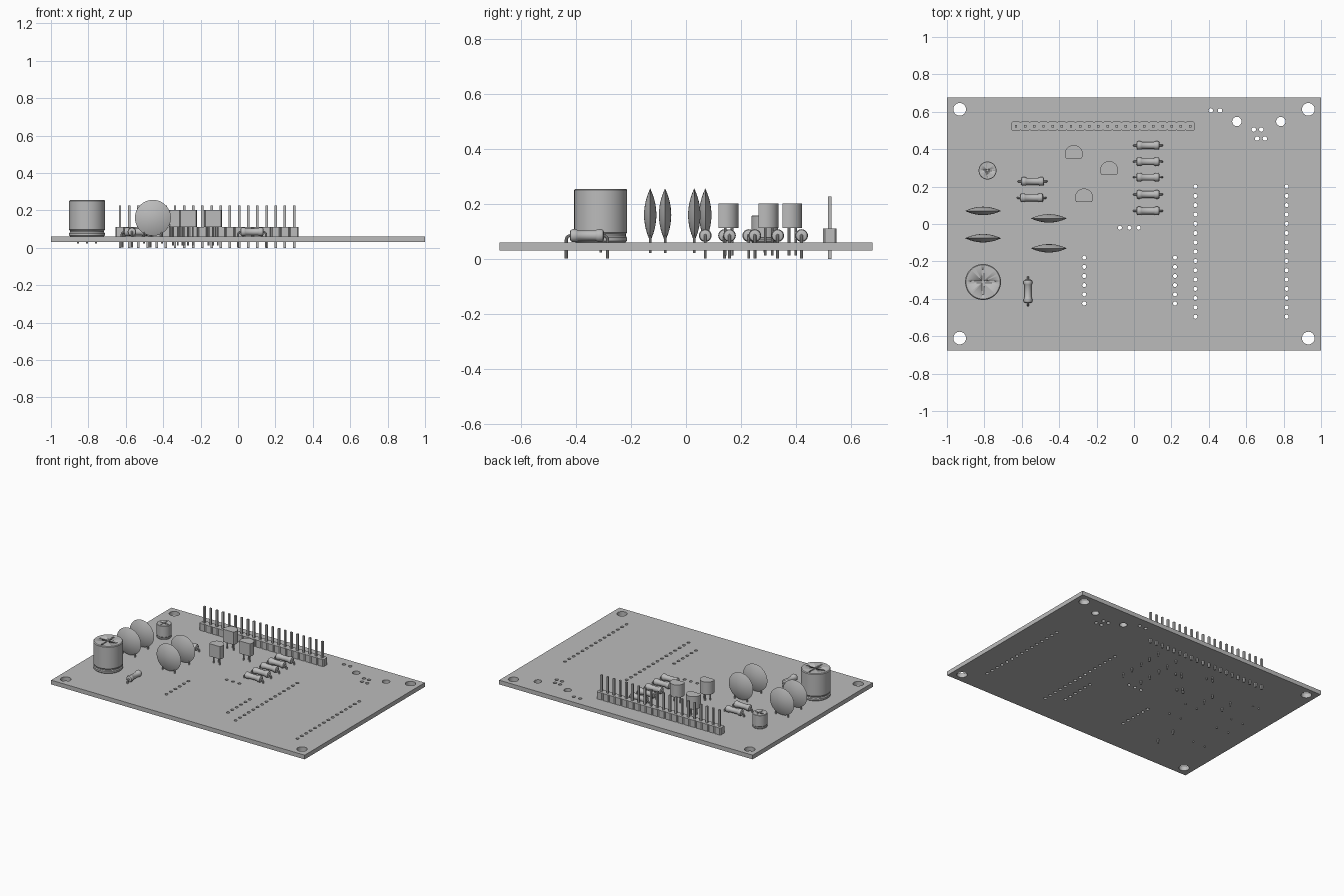
import bpy, bmesh, math
from mathutils import Matrix, Vector

cube = bpy.data.objects.get("Cube")
if cube:
    bpy.data.objects.remove(cube)

grey = bpy.data.materials.new("plain_grey")
grey.use_nodes = True
GREY = (0.5, 0.5, 0.5, 1)
grey.diffuse_color = GREY
grey.node_tree.nodes["Principled BSDF"].inputs["Base Color"].default_value = GREY

BASE, TOP = 0.03, 0.06   # underside and upper side of the board


def add_object(name, mesh, loc=(0, 0, 0), turn=0):
    obj = bpy.data.objects.new(name, mesh)
    obj.location = loc
    obj.rotation_euler.z = turn
    bpy.context.scene.collection.objects.link(obj)
    if not mesh.materials:
        mesh.materials.append(grey)
    bpy.ops.object.select_all(action='DESELECT')
    obj.select_set(True)
    bpy.context.view_layer.objects.active = obj
    bpy.ops.object.shade_smooth_by_angle(angle=math.radians(35))
    return obj


def to_mesh(bm, name):
    bmesh.ops.recalc_face_normals(bm, faces=bm.faces)
    mesh = bpy.data.meshes.new(name)
    bm.to_mesh(mesh)
    bm.free()
    return mesh


def lathe(bm, profile, matrix=Matrix(), steps=32):
    """Spin (radius, height) points about z, then place the solid."""
    verts = [bm.verts.new((r, 0, z)) for r, z in profile]
    edges = [bm.edges.new(pair) for pair in zip(verts, verts[1:])]
    before = set(bm.verts) - set(verts)
    bmesh.ops.spin(bm, geom=verts + edges, axis=(0, 0, 1), cent=(0, 0, 0),
                   angle=math.tau, steps=steps)
    new = [v for v in bm.verts if v not in before]
    bmesh.ops.remove_doubles(bm, verts=new, dist=1e-5)
    new = [v for v in bm.verts if v not in before]
    bmesh.ops.transform(bm, matrix=matrix, verts=new)


def pin(bm, x, y, low, high, r=0.005):
    lathe(bm, [(0, low), (r, low), (r, high), (0, high)],
          Matrix.Translation((x, y, 0)), 10)


def box(bm, centre, size):
    bmesh.ops.create_cube(bm, size=1, matrix=Matrix.Translation(centre)
                          @ Matrix.Diagonal((*size, 1)))


# Board: a filled outline with round holes
holes = [(x, y, 0.034) for x in (-0.932, 0.932) for y in (-0.61, 0.613)]
holes += [(x, 0.548, 0.025) for x in (0.55, 0.785)]
holes += [(x, y, 0.012) for x, y in ((0.411, 0.607), (0.46, 0.607), (0.64, 0.505),
                                     (0.68, 0.505), (0.658, 0.457), (0.7, 0.457))]
holes += [(x, 0.2 - 0.0497 * i, 0.011) for x in (0.328, 0.816) for i in range(15)]
holes += [(x, -0.18 - 0.049 * i, 0.011) for x in (-0.266, 0.219) for i in range(6)]
holes += [(-0.075 + 0.05 * i, -0.02, 0.011) for i in range(3)]


def outline(curve, points):
    spline = curve.splines.new('POLY')
    spline.points.add(len(points) - 1)
    for p, (x, y) in zip(spline.points, points):
        p.co = (x, y, 0, 1)
    spline.use_cyclic_u = True


sheet = bpy.data.curves.new("board_outline", 'CURVE')
sheet.dimensions, sheet.fill_mode = '2D', 'BOTH'
sheet.extrude = (TOP - BASE) / 2
outline(sheet, [(-1, -0.677), (1, -0.677), (1, 0.677), (-1, 0.677)])
for hx, hy, hr in holes:
    sides = 32 if hr > 0.02 else 16
    outline(sheet, [(hx + hr * math.cos(math.tau * i / sides),
                     hy + hr * math.sin(math.tau * i / sides)) for i in range(sides)])
temp = bpy.data.objects.new("board_outline", sheet)
bpy.context.scene.collection.objects.link(temp)
board_mesh = bpy.data.meshes.new_from_object(
    temp.evaluated_get(bpy.context.evaluated_depsgraph_get()))
bpy.data.objects.remove(temp)
bm = bmesh.new()
bm.from_mesh(board_mesh)
bmesh.ops.remove_doubles(bm, verts=bm.verts, dist=1e-5)
add_object("circuit_board", to_mesh(bm, "circuit_board"), (0, 0, (TOP + BASE) / 2))


# Can capacitors: waisted cans with a scored cross on top
def can(name, x, y, r, top, lead):
    bm = bmesh.new()
    waist = TOP + r * 0.28
    lathe(bm, [(0, TOP), (r * 0.94, TOP), (r, TOP + r * 0.06), (r, waist - r * 0.1),
               (r * 0.95, waist - r * 0.04), (r * 0.95, waist + r * 0.04),
               (r, waist + r * 0.1), (r, top - r * 0.05), (r * 0.95, top), (0, top)], steps=48)
    body = add_object(name, to_mesh(bm, name), (x, y, 0))
    bm = bmesh.new()
    box(bm, (0, 0, top), (r * 1.4, r * 0.1, r * 0.1))
    box(bm, (0, 0, top), (r * 0.1, r * 1.4, r * 0.1))
    cutter = add_object(name + "_cross_cutter", to_mesh(bm, name + "_cutter"), (x, y, 0))
    cutter.hide_render = True
    cutter.hide_set(True)
    cutter.display_type = 'WIRE'
    cut = body.modifiers.new("cross", 'BOOLEAN')
    cut.operation, cut.object, cut.use_self = 'DIFFERENCE', cutter, True
    bpy.context.view_layer.objects.active = body
    bpy.ops.object.modifier_apply(modifier=cut.name)
    bpy.data.objects.remove(cutter)
    bm = bmesh.new()
    for side in (-1, 1):
        pin(bm, side * lead, 0, 0.024, TOP + 0.01)
    add_object(name + "_leads", to_mesh(bm, name + "_leads"), (x, y, 0))


can("large_can_capacitor", -0.807, -0.31, 0.096, 0.255, 0.048)
can("small_can_capacitor", -0.783, 0.286, 0.048, 0.158, 0.024)

# Disc capacitors: upright lenses on two leads
bm = bmesh.new()
R, T = 0.096, 0.0225
arc = [(R * math.sin(math.pi * i / 16), T * (1 - math.sin(math.pi * i / 16) ** 2))
       for i in range(9)]
lathe(bm, arc + [(r, -z) for r, z in reversed(arc[:-1])],
      Matrix.Translation((0, 0, 0.16)) @ Matrix.Rotation(math.pi / 2, 4, 'X'), 48)
for side in (-1, 1):
    pin(bm, side * 0.048, 0, 0.022, 0.085)
disc_mesh = to_mesh(bm, "disc_capacitor")
for i, (x, y) in enumerate([(-0.807, 0.07), (-0.807, -0.076), (-0.455, 0.03), (-0.455, -0.13)]):
    add_object(f"disc_capacitor_{i + 1}", disc_mesh, (x, y, 0))

# Resistors: dumbbell body with bent leads through the board
bm = bmesh.new()
half = [(0, 0.062), (0.013, 0.062), (0.02, 0.059), (0.023, 0.053), (0.023, 0.042),
        (0.021, 0.035), (0.0185, 0.031)]
lathe(bm, half + [(r, -z) for r, z in reversed(half)],
      Matrix.Translation((0, 0, 0.085)) @ Matrix.Rotation(math.pi / 2, 4, 'Y'), 24)
for side in (-1, 1):
    bend = [(0.05, 0.085)] + [(0.06 + 0.015 * math.sin(a), 0.07 + 0.015 * math.cos(a))
            for a in (math.pi / 8 * i for i in range(5))] + [(0.075, 0.002)]
    path = [Vector((side * x, 0, z)) for x, z in bend]
    rings = []
    for i, p in enumerate(path):
        along = (path[min(i + 1, len(path) - 1)] - path[max(i - 1, 0)]).normalized()
        across = along.cross(Vector((0, 1, 0)))
        rings.append([bm.verts.new(p + 0.0055 * (math.cos(a) * across
                      + math.sin(a) * Vector((0, 1, 0))))
                      for a in (math.tau * k / 10 for k in range(10))])
    for a, b in zip(rings, rings[1:]):
        for k in range(10):
            bm.faces.new((a[k - 1], a[k], b[k], b[k - 1]))
    bm.faces.new(rings[0])
    bm.faces.new(rings[-1])
resistor_mesh = to_mesh(bm, "resistor")
spots = [(0.075, y, 0) for y in (0.42, 0.333, 0.25, 0.158, 0.07)]
spots += [(-0.542, 0.228, 0), (-0.547, 0.14, 0), (-0.567, -0.36, math.pi / 2)]
for i, (x, y, turn) in enumerate(spots):
    add_object(f"resistor_{i + 1}", resistor_mesh, (x, y, 0), turn)

# Transistors: round backs, flat fronts, three legs
bm = bmesh.new()
start = -math.pi / 6
arc = [start + (math.pi - 2 * start) * i / 24 for i in range(25)]
base = bm.faces.new([bm.verts.new((0.048 * math.cos(a), 0.048 * math.sin(a), 0.112))
                     for a in arc])
top = bmesh.ops.extrude_face_region(bm, geom=[base], use_keep_orig=True)["geom"]
bmesh.ops.translate(bm, vec=(0, 0, 0.09),
                    verts=[g for g in top if isinstance(g, bmesh.types.BMVert)])
for x, y in ((-0.025, 0), (0, 0.025), (0.025, 0)):
    pin(bm, x, y, 0.013, 0.12)
transistor_mesh = to_mesh(bm, "transistor")
for i, (x, y) in enumerate([(-0.322, 0.374), (-0.133, 0.288), (-0.267, 0.142)]):
    add_object(f"transistor_{i + 1}", transistor_mesh, (x, y, 0))

# Pin header: chamfered housing blocks, each with a square pin
housing, pins = bmesh.new(), bmesh.new()
W, C = 0.0245, 0.006
for i in range(20):
    x, y = -0.631 + 0.049 * i, 0.523
    corners = [(W, C - W), (W, W - C), (W - C, W), (C - W, W),
               (-W, W - C), (-W, C - W), (C - W, -W), (W - C, -W)]
    face = housing.faces.new([housing.verts.new((x + a, y + b, TOP)) for a, b in corners])
    new = bmesh.ops.extrude_face_region(housing, geom=[face], use_keep_orig=True)["geom"]
    bmesh.ops.translate(housing, vec=(0, 0, 0.05),
                        verts=[g for g in new if isinstance(g, bmesh.types.BMVert)])
    box(pins, (x, y, 0.1135), (0.013, 0.013, 0.227))
add_object("header_housing", to_mesh(housing, "header_housing"))
add_object("header_pins", to_mesh(pins, "header_pins"))
